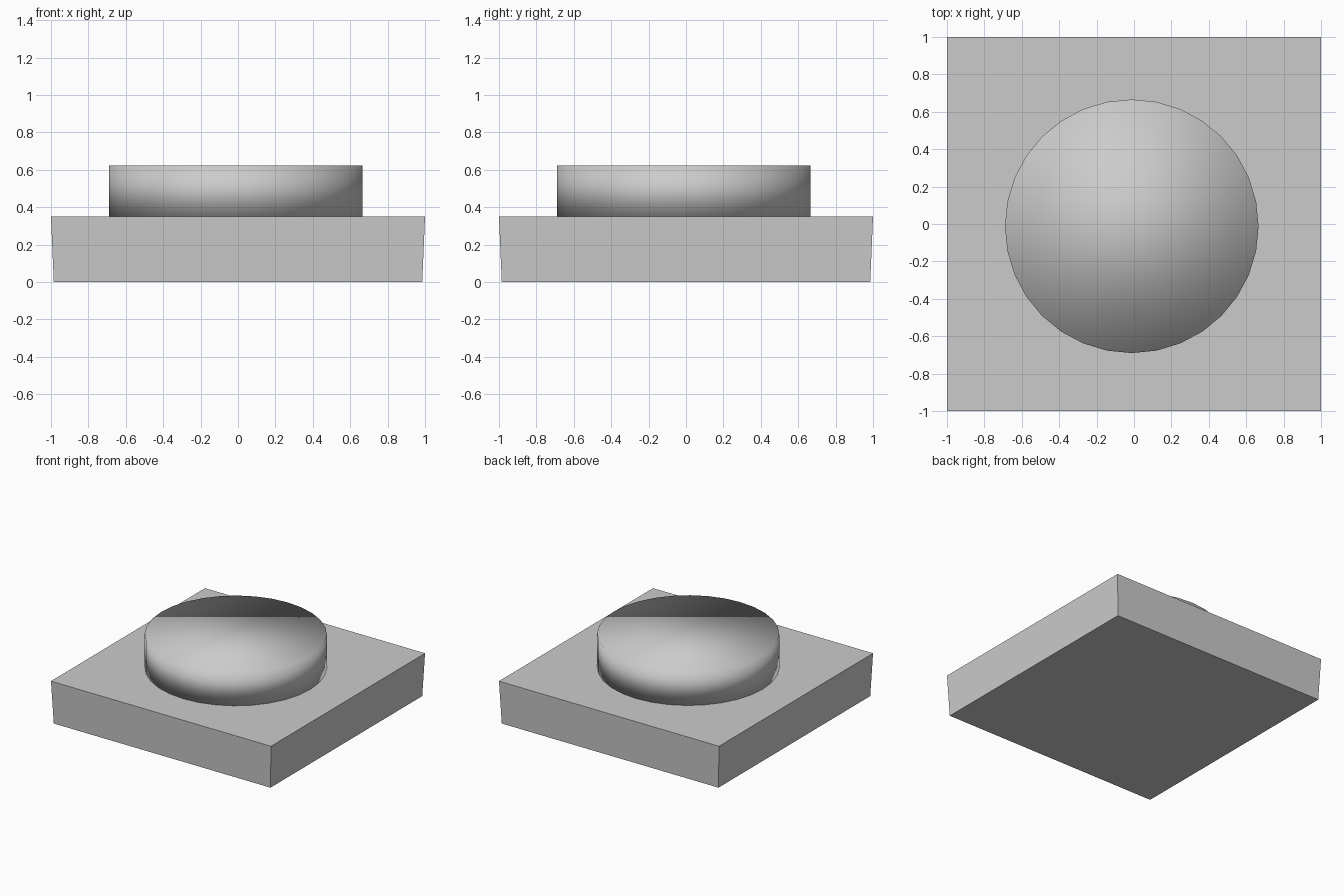
import bpy
import bmesh
import math

if "Cube" in bpy.data.objects:
    bpy.data.objects.remove(bpy.data.objects["Cube"])

grey = bpy.data.materials.new("light_grey")
grey.diffuse_color = (0.6, 0.6, 0.6, 1.0)
grey.use_nodes = True
grey.node_tree.nodes["Principled BSDF"].inputs["Base Color"].default_value = grey.diffuse_color


def add_object(name, bm):
    bmesh.ops.recalc_face_normals(bm, faces=bm.faces)
    mesh = bpy.data.meshes.new(name)
    bm.to_mesh(mesh)
    bm.free()
    mesh.materials.append(grey)
    obj = bpy.data.objects.new(name, mesh)
    bpy.context.collection.objects.link(obj)
    return obj


# Square base, slightly narrower at the bottom
BASE_TOP = 0.35
bm = bmesh.new()
bmesh.ops.create_cube(bm, size=2.0)
for v in bm.verts:
    top = v.co.z > 0
    half = 1.0 if top else 0.985
    v.co.x *= half
    v.co.y *= half
    v.co.z = BASE_TOP if top else 0.0
add_object("square_base", bm)

# Round button, smooth shaded over its rim
HEIGHT = 0.274
bm = bmesh.new()
bmesh.ops.create_cone(bm, cap_ends=True, segments=32,
                      radius1=0.678, radius2=0.678, depth=HEIGHT)
for f in bm.faces:
    f.smooth = True
button = add_object("round_button", bm)
button.location = (-0.012, -0.012, BASE_TOP + HEIGHT / 2)
